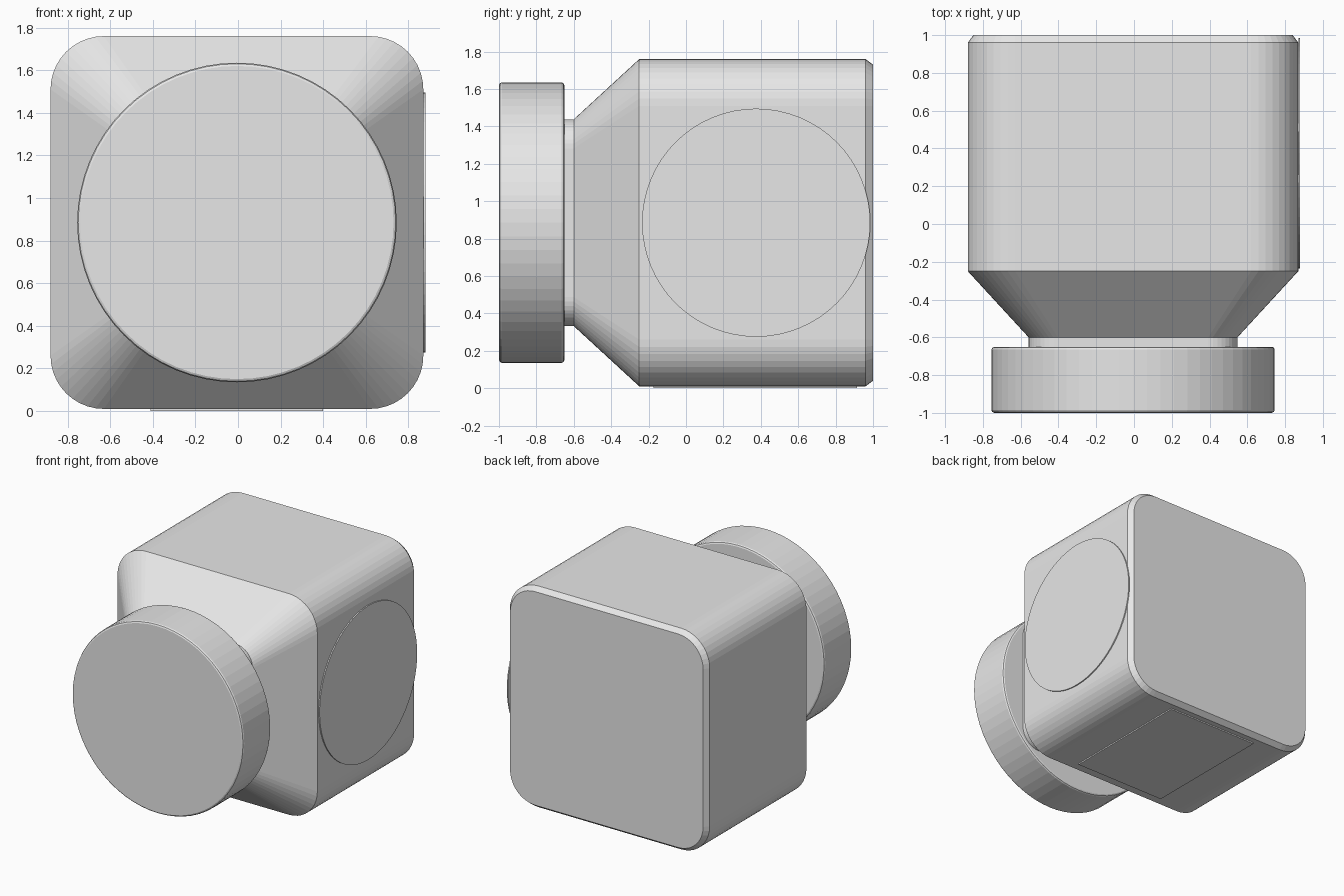
import bpy, bmesh, math

if "Cube" in bpy.data.objects:
    bpy.data.objects.remove(bpy.data.objects["Cube"])

CX, CZ = -0.005, 0.885          # jar axis (runs along y)
glass = bpy.data.materials.new("light_grey")
glass.diffuse_color = (0.8, 0.8, 0.8, 1)
glass.use_nodes = True
glass.node_tree.nodes["Principled BSDF"].inputs["Base Color"].default_value = glass.diffuse_color


def rounded_square(half, r, segs=10):
    pts = []
    for q, (sx, sz) in enumerate([(1, 1), (-1, 1), (-1, -1), (1, -1)]):
        for i in range(segs + 1):
            a = math.pi / 2 * (q + i / segs)
            pts.append((CX + sx * (half - r) + r * math.cos(a),
                        CZ + sz * (half - r) + r * math.sin(a)))
    return pts


def circle(r, n=64):
    return [(CX + r * math.cos(2 * math.pi * i / n),
             CZ + r * math.sin(2 * math.pi * i / n)) for i in range(n)]


def finish(name, bm):
    bmesh.ops.recalc_face_normals(bm, faces=bm.faces)
    me = bpy.data.meshes.new(name)
    bm.to_mesh(me)
    bm.free()
    me.materials.append(glass)
    ob = bpy.data.objects.new(name, me)
    bpy.context.collection.objects.link(ob)
    return ob


def loft(name, sections):
    # sections: list of (y, outline points), joined and capped at both ends
    bm = bmesh.new()
    rings = [[bm.verts.new((x, y, z)) for x, z in pts] for y, pts in sections]
    n = len(rings[0])
    for a, b in zip(rings, rings[1:]):
        for i in range(n):
            j = (i + 1) % n
            bm.faces.new((a[i], a[j], b[j], b[i]))
    bm.faces.new(rings[0])
    bm.faces.new(rings[-1])
    return finish(name, bm)


# Jar: neck, sloping shoulder, square body, chamfered base
loft("jar_body", [
    (-0.66, rounded_square(0.553, 0.155)),
    (-0.60, rounded_square(0.553, 0.155)),
    (-0.25, rounded_square(0.875, 0.25)),
    (0.96, rounded_square(0.875, 0.25)),
    (1.00, rounded_square(0.845, 0.22)),
])

# Round lid with small bevels
loft("lid", [
    (-1.00, circle(0.735)),
    (-0.995, circle(0.745)),
    (-0.985, circle(0.75)),
    (-0.665, circle(0.75)),
    (-0.655, circle(0.745)),
    (-0.65, circle(0.735)),
])

# Round label on the right side
bm = bmesh.new()
bmesh.ops.create_cone(bm, cap_ends=True, segments=64, radius1=0.61, radius2=0.61, depth=0.009)
for v in bm.verts:
    x, y, z = v.co
    v.co = (CX + 0.875 + z + 0.0045, 0.375 + x, CZ + y)
finish("side_label", bm)

# Rectangular label underneath
bm = bmesh.new()
bmesh.ops.create_cube(bm, size=1)
for v in bm.verts:
    v.co = (CX + v.co.x * 0.81, 0.37 + v.co.y * 1.09, 0.005 + v.co.z * 0.0099)
finish("bottom_label", bm)
